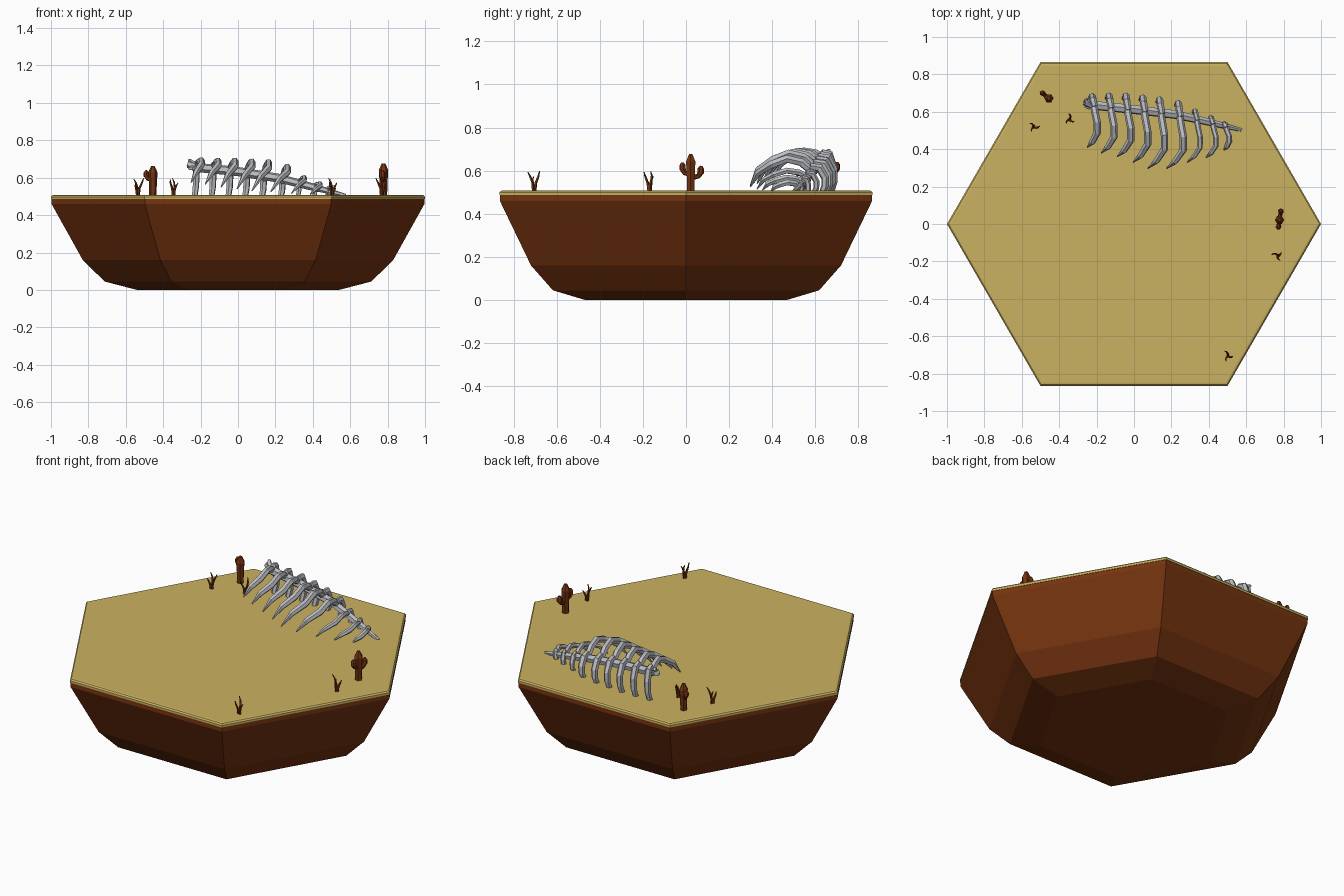
import bpy, bmesh, math
from mathutils import Vector

if "Cube" in bpy.data.objects:
    bpy.data.objects.remove(bpy.data.objects["Cube"])

def material(name, col):
    m = bpy.data.materials.new(name)
    m.diffuse_color = (*col, 1)
    m.use_nodes = True
    m.node_tree.nodes["Principled BSDF"].inputs["Base Color"].default_value = m.diffuse_color
    return m

BROWN = material("dark brown earth", (0.18, 0.034, 0.005))
SAND = material("sand", (0.60, 0.45, 0.12))
BONE = material("bone grey", (0.50, 0.51, 0.54))

def finish(bm, name, mat):
    bmesh.ops.recalc_face_normals(bm, faces=bm.faces)
    me = bpy.data.meshes.new(name)
    bm.to_mesh(me)
    bm.free()
    me.materials.append(mat)
    ob = bpy.data.objects.new(name, me)
    bpy.context.collection.objects.link(ob)
    return ob

def loft(bm, rings):
    """Skin a list of vertex rings and cap both ends."""
    rings = [[bm.verts.new(p) for p in r] for r in rings]
    n = len(rings[0])
    for a, b in zip(rings, rings[1:]):
        for i in range(n):
            j = (i + 1) % n
            bm.faces.new((a[i], a[j], b[j], b[i]))
    bm.faces.new(rings[0][::-1])
    bm.faces.new(rings[-1])

def tube(bm, pts, radii, sides=6, hint=(0.3, 0.2, 1)):
    """Tapered faceted tube through points."""
    pts = [Vector(p) for p in pts]
    rings, u = [], Vector(hint)
    for k, p in enumerate(pts):
        t = (pts[min(k + 1, len(pts) - 1)] - pts[max(k - 1, 0)]).normalized()
        u = (u - t * u.dot(t)).normalized()
        v = t.cross(u)
        rings.append([p + radii[k] * (u * math.cos(a) + v * math.sin(a))
                      for a in (2 * math.pi * i / sides for i in range(sides))])
    loft(bm, rings)

def hexagon(profile, name, mat):
    bm = bmesh.new()
    loft(bm, [[(r * math.cos(i * math.pi / 3), r * math.sin(i * math.pi / 3), z)
               for i in range(6)] for r, z in profile])
    return finish(bm, name, mat)

# Hexagonal tile: earth base and sand slab
hexagon([(0.54, 0), (0.713, 0.045), (0.83, 0.16), (0.997, 0.46), (0.997, 0.488)],
        "earth_base", BROWN)
hexagon([(1.0, 0.486), (1.0, 0.498), (0.992, 0.506), (0.98, 0.508)], "sand_top", SAND)
G = 0.508

# Spine: tapered, sinking into the sand at the tail
SP = [(-0.265, 0.655, 0.672), (-0.22, 0.635, 0.655), (0.0, 0.612, 0.633), (0.22, 0.585, 0.597),
      (0.40, 0.545, 0.55), (0.575, 0.502, 0.505)]
bm = bmesh.new()
tube(bm, SP, [0.02, 0.025, 0.025, 0.024, 0.02, 0.009])
tube(bm, [(-0.225, 0.635, 0.66), (-0.255, 0.655, 0.685), (-0.26, 0.668, 0.695)], [0.018, 0.014, 0.009], 5)
tube(bm, [(-0.215, 0.635, 0.65), (-0.245, 0.625, 0.652), (-0.262, 0.632, 0.65)], [0.018, 0.014, 0.009], 5)
finish(bm, "spine", BONE)

def spine_at(x):
    for a, b in zip(SP, SP[1:]):
        if x <= b[0]:
            return Vector(a).lerp(Vector(b), (x - a[0]) / (b[0] - a[0]))

# Ribs: (spine x, back bulge y, top z, front tip x, front tip y, tip z)
RIBS = [(-0.215, 0.682, 0.690, -0.25, 0.41, 0.575), (-0.125, 0.685, 0.688, -0.175, 0.38, 0.565),
        (-0.035, 0.685, 0.688, -0.09, 0.36, 0.55), (0.055, 0.675, 0.684, -0.005, 0.33, 0.54),
        (0.145, 0.665, 0.68, 0.075, 0.298, 0.53), (0.245, 0.645, 0.655, 0.175, 0.298, 0.525),
        (0.335, 0.605, 0.60, 0.285, 0.33, 0.515), (0.42, 0.567, 0.567, 0.385, 0.355, 0.51),
        (0.49, 0.535, 0.545, 0.48, 0.395, 0.505)]
upper, lower = bmesh.new(), bmesh.new()
for x, yb, zt, tx, ty, tz in RIBS:
    s = spine_at(x)
    k = 1.0 if x < 0.3 else 0.75
    d = ty - s.y
    pts = [(x - 0.003, s.y + 0.012, s.z), (x + 0.006, s.y + d * 0.16, zt - (zt - s.z) * 0.25),
           (x + 0.018, s.y + d * 0.4, zt), (x + 0.018, s.y + d * 0.65, zt - (zt - tz) * 0.2),
           (tx * 0.5 + x * 0.5 + 0.01, s.y + d * 0.87, zt - (zt - tz) * 0.5), (tx, ty, tz)]
    tube(upper, pts, [k * r for r in (0.018, 0.02, 0.02, 0.02, 0.017, 0.003)], 6, (1, 0, 0.2))
    h = s.z - 0.49
    low = [(x + 0.005, s.y - 0.005, s.z + 0.03 * k), (x - 0.004, s.y + (yb - s.y) * 0.6, s.z + 0.022 * k),
           (x - 0.008, yb, s.z - h * 0.22), (x - 0.01, yb, 0.49 + h * 0.4), (x - 0.018, yb - 0.015, 0.49)]
    tube(lower, low, [k * r for r in (0.016, 0.02, 0.019, 0.018, 0.015)], 6, (1, 0, 0.2))
finish(upper, "upper_ribs", BONE)
finish(lower, "lower_ribs", BONE)

# Cacti: trunk with bent arms along a horizontal direction
def cactus(name, x, y, top, direction, arms):
    bm = bmesh.new()
    tube(bm, [(x, y, G - 0.02), (x, y, G + 0.06), (x, y, top - 0.035), (x, y, top)],
         [0.019, 0.021, 0.025, 0.009], 6, (1, 0, 0))
    c, s = direction
    for side, reach, z0, z1 in arms:
        p = lambda d, z: (x + c * side * d, y + s * side * d, z)
        tube(bm, [p(0, z0 - 0.01), p(reach * 0.75, z0), p(reach, z0 + 0.018), p(reach, z1 - 0.012), p(reach + 0.002, z1)],
             [0.011, 0.012, 0.016, 0.015, 0.006], 6, (0.2, 0.1, 1))
    finish(bm, name, BROWN)

cactus("large_cactus", 0.778, 0.022, 0.677, (0.15, 0.99),
       [(1, 0.047, 0.575, 0.622), (-1, 0.038, 0.59, 0.638)])
cactus("small_cactus", -0.455, 0.672, 0.663, (-0.78, 0.62), [(1, 0.045, 0.595, 0.64)])

# Dry twigs: three thin bent stalks per tuft
def tuft(name, x, y, turn):
    bm = bmesh.new()
    for a, reach, h in ((0, 0.032, 0.09), (2.2, 0.03, 0.085), (4.0, 0.026, 0.065)):
        a += turn
        p = lambda d, z, da=0: (x + d * math.cos(a + da), y + d * math.sin(a + da), G + z)
        tube(bm, [p(0.004, -0.01), p(0.009, h * 0.4), p(reach * 0.7, h * 0.75, 0.3), p(reach, h, 0.6)],
             [0.0065, 0.0065, 0.005, 0.002], 4, (1, 0.3, 0))
    finish(bm, name, BROWN)

for i, (x, y, turn) in enumerate([(-0.535, 0.518, -0.4), (-0.343, 0.56, 1.2),
                                  (0.768, -0.168, 2.4), (0.503, -0.705, 1.6)]):
    tuft("dry_twigs_%d" % (i + 1), x, y, turn)
